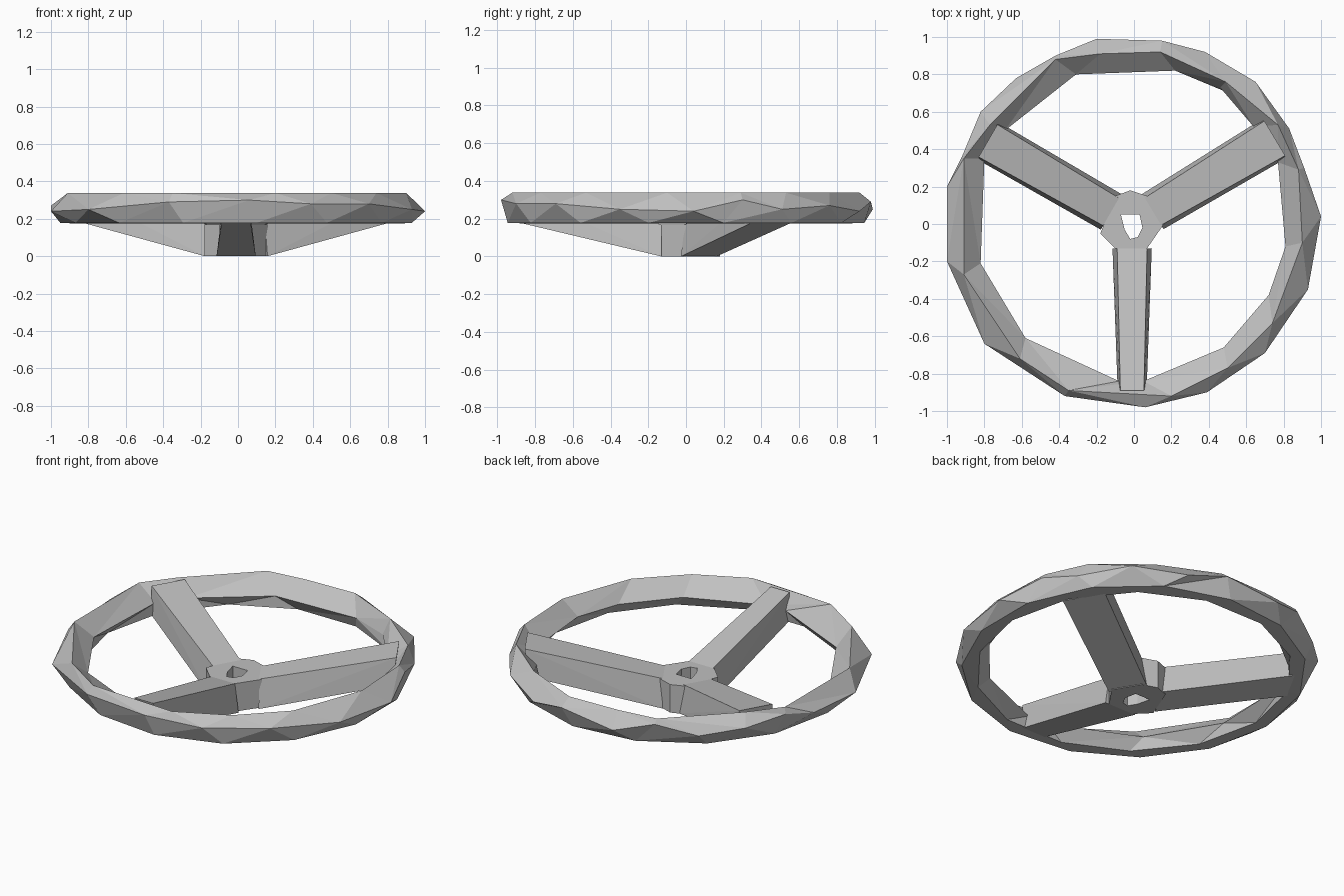
import bpy
import bmesh
from math import atan2, cos, sin, radians, pi
from mathutils import Vector

cube = bpy.data.objects.get("Cube")
if cube:
    bpy.data.objects.remove(cube)

grey = bpy.data.materials.new("light_grey")
grey.use_nodes = True
colour = (0.53, 0.53, 0.53, 1)
grey.diffuse_color = colour
grey.node_tree.nodes["Principled BSDF"].inputs["Base Color"].default_value = colour


def finish(bm, name):
    """Turn a bmesh into a flat shaded object."""
    bmesh.ops.recalc_face_normals(bm, faces=bm.faces)
    bmesh.ops.dissolve_limit(bm, angle_limit=radians(1),
                             verts=bm.verts, edges=bm.edges)
    mesh = bpy.data.meshes.new(name)
    bm.to_mesh(mesh)
    bm.free()
    mesh.materials.append(grey)
    obj = bpy.data.objects.new(name, mesh)
    bpy.context.collection.objects.link(obj)
    return obj


def flat_ring(points, z):
    return [(x, y, z) for x, y in points]


def round_ring(count, radius, z, turn=0):
    angles = [2 * pi * (i + turn) / count for i in range(count)]
    return [(radius * cos(a), radius * sin(a), z) for a in angles]


def heading(vert):
    return atan2(vert.co.y, vert.co.x)


def stitch(bm, ring_a, ring_b):
    """Fill between two rings with triangles, whatever their point counts."""
    def next_angle(ring, i):
        laps, k = divmod(i + 1, len(ring))
        return heading(ring[k]) + laps * 2 * pi

    i = j = 0
    while i < len(ring_a) or j < len(ring_b):
        a, b = ring_a[i % len(ring_a)], ring_b[j % len(ring_b)]
        step_a = j == len(ring_b) or (
            i < len(ring_a) and next_angle(ring_a, i) < next_angle(ring_b, j))
        if step_a:
            i += 1
            bm.faces.new((a, ring_a[i % len(ring_a)], b))
        else:
            j += 1
            bm.faces.new((a, ring_b[j % len(ring_b)], b))


def closed_loft(name, rings):
    """Join rings in order, and the last back to the first."""
    bm = bmesh.new()
    loops = [sorted((bm.verts.new(p) for p in ring), key=heading) for ring in rings]
    for k, loop in enumerate(loops):
        stitch(bm, loop, loops[(k + 1) % len(loops)])
    return finish(bm, name)


# Rim: uneven faceted hoop
outer = [(1, .04, .24), (.91, .3, .3), (.83, .51, .25), (.65, .76, .27),
         (.38, .92, .24), (.15, .98, .29), (-.2, .99, .25), (-.42, .9, .31),
         (-.63, .78, .25), (-.82, .6, .28), (-.92, .36, .3), (-1, .2, .27),
         (-1, -.2, .24), (-.8, -.64, .25), (-.37, -.92, .29),
         (.06, -.98, .3), (.39, -.9, .28), (.7, -.69, .28), (.93, -.35, .25)]
crest = [(.9, -.1), (.88, .29), (.77, .53), (.49, .76), (.14, .92), (-.18, .91),
         (-.42, .88), (-.77, .53), (-.91, .35), (-.91, -.27), (-.61, -.72),
         (-.35, -.89), (.2, -.92), (.5, -.77), (.74, -.53)]
inner = [(.81, -.12), (.77, .33), (.64, .52), (.46, .73), (.22, .82), (-.31, .8),
         (-.69, .5), (-.8, .35), (-.82, -.21), (-.58, -.61), (-.08, -.84),
         (.05, -.84), (.48, -.66), (.72, -.38)]
closed_loft("rim", [outer, flat_ring(crest, .338), flat_ring(inner, .245),
                    round_ring(14, .875, .175), round_ring(15, .95, .178, .5)])

# Hub: short faceted block with a through hole
hub = [(-.02, .18), (.07, .15), (.16, 0), (.07, -.13), (-.1, -.13),
       (-.18, -.05), (-.1, .15)]
hole = [(-.07, .05), (.03, .05), (.045, -.02), (.02, -.07), (-.02, -.08), (-.05, -.03)]
closed_loft("hub", [flat_ring(hub, .17), flat_ring(hub, 0),
                    flat_ring(hole, 0), flat_ring(hole, .17)])


# Spokes: tapered bars sloping down from the rim to the hub
def spoke(name, degrees, near_half, far_half):
    along = Vector((cos(radians(degrees)), sin(radians(degrees)), 0))
    across = Vector((-along.y, along.x, 0))
    sections = [(.13, .17, near_half), (.13, 0, near_half + .025),
                (.89, .336, far_half), (.87, .176, far_half + .015)]
    bm = bmesh.new()
    for reach, z, half in sections:
        for side in (-1, 1):
            bm.verts.new(along * reach + across * half * side + Vector((-.01, 0, z)))
    bmesh.ops.convex_hull(bm, input=bm.verts)
    return finish(bm, name)


spoke("front_spoke", 270, .08, .063)
spoke("left_spoke", 31, .085, .108)
spoke("right_spoke", 150, .085, .1)
